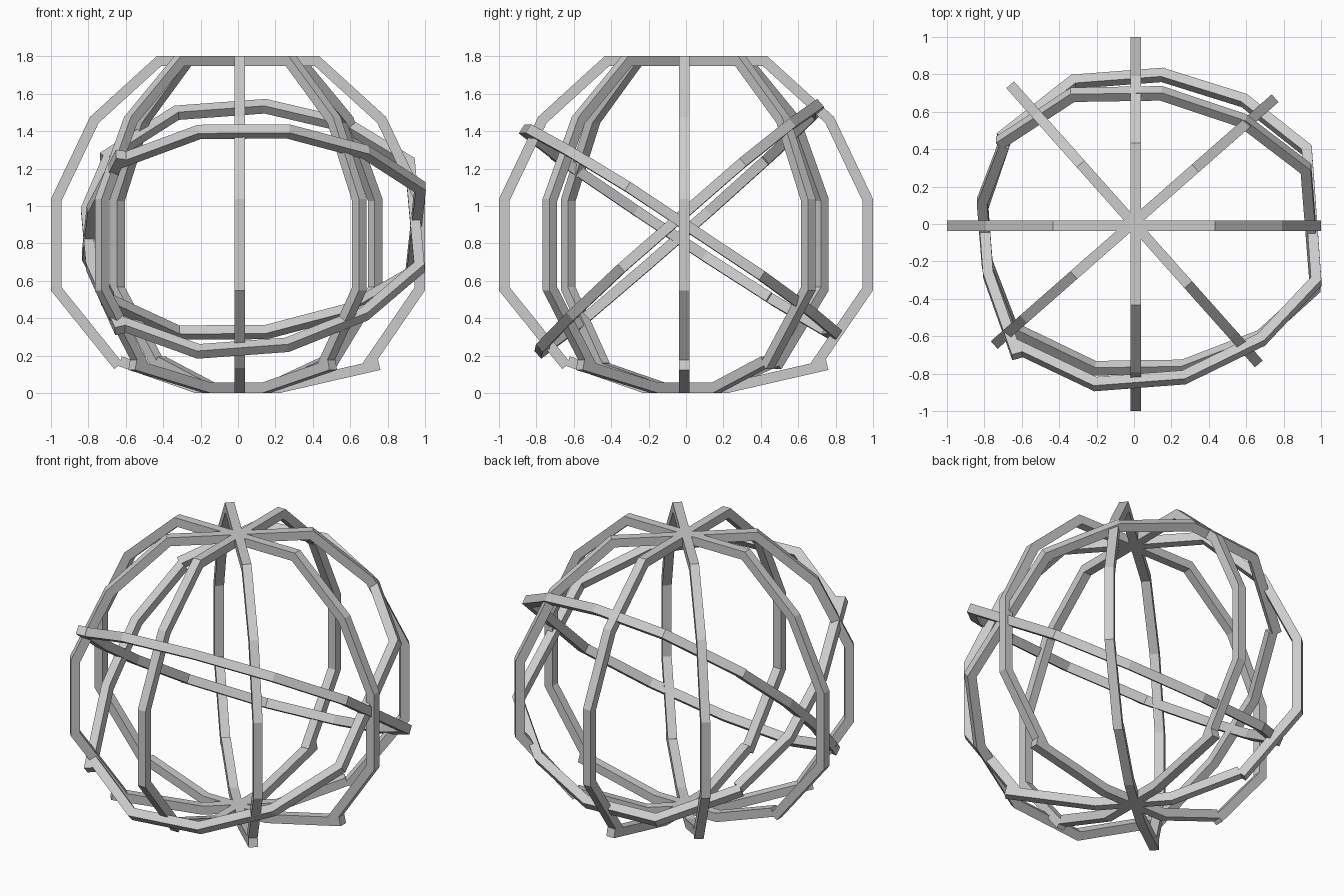
import bpy, bmesh
from math import radians
from mathutils import Vector, Matrix

if "Cube" in bpy.data.objects:
    bpy.data.objects.remove(bpy.data.objects["Cube"])

T = 0.0275   # half thickness of the square bar
OFF = -0.01  # small sideways offset of every hoop

# Hoop centre lines in the local x/z plane: main arch and bottom piece
ARCH = [(-.64, .145), (-.972, .557), (-.972, 1.032), (-.768, 1.46), (-.422, 1.775),
        (.422, 1.775), (.768, 1.46), (.972, 1.032), (.972, .557), (.69, .145)]
FOOT = [(.755, .15), (.22, T), (-.225, T), (-.63, .17)]


def add_strip(bm, pts):
    """Sweep a square bar along an open polyline with mitred corners."""
    pts = [Vector(p) for p in pts]
    dirs = [(b - a).normalized() for a, b in zip(pts, pts[1:])]
    rows = []
    for i, p in enumerate(pts):
        d0, d1 = dirs[max(i - 1, 0)], dirs[min(i, len(dirs) - 1)]
        n0, n1 = Vector((-d0.y, d0.x)), Vector((-d1.y, d1.x))
        m = (n0 + n1).normalized()
        m *= T / m.dot(n0)
        o, q = p + m, p - m
        rows.append([bm.verts.new((c.x, y + OFF, c.y))
                     for c, y in ((o, -T), (o, T), (q, T), (q, -T))])
    for a, b in zip(rows, rows[1:]):
        for k in range(4):
            j = (k + 1) % 4
            bm.faces.new((a[k], a[j], b[j], b[k]))
    bm.faces.new(rows[0][::-1])
    bm.faces.new(rows[-1])


bm = bmesh.new()
add_strip(bm, ARCH)
add_strip(bm, FOOT)
bmesh.ops.recalc_face_normals(bm, faces=bm.faces)
mesh = bpy.data.meshes.new("hoop")
bm.to_mesh(mesh)
bm.free()


def add_hoop(name, matrix):
    ob = bpy.data.objects.new(name, mesh)
    bpy.context.collection.objects.link(ob)
    ob.matrix_world = matrix


def frame(base, side, up):
    """Matrix that lays a hoop on the plane of side and up."""
    x = Vector(side).normalized()
    z = Vector(up)
    z = (z - x * z.dot(x)).normalized()
    y = z.cross(x)
    m = Matrix((x, y, z)).transposed().to_4x4()
    m.translation = base
    return m


# Upright hoops
for i, a in enumerate((0, 221.3, 90, -48.3)):
    m = Matrix.Rotation(radians(a), 4, 'Z')
    m.translation = (0, 0, 0) if i in (0, 2) else (.01, .005, 0)
    add_hoop(f"upright_hoop_{i + 1}", m)

# Two hoops lying on their side, tilted opposite ways
add_hoop("tilted_hoop_front_high", frame((-.82, -.095, .848), (.06, -.832, .552), (.993, .075, .006)))
add_hoop("tilted_hoop_back_high", frame((-.825, -.042, .812), (.06, -.752, -.656), (.997, .015, .073)))
